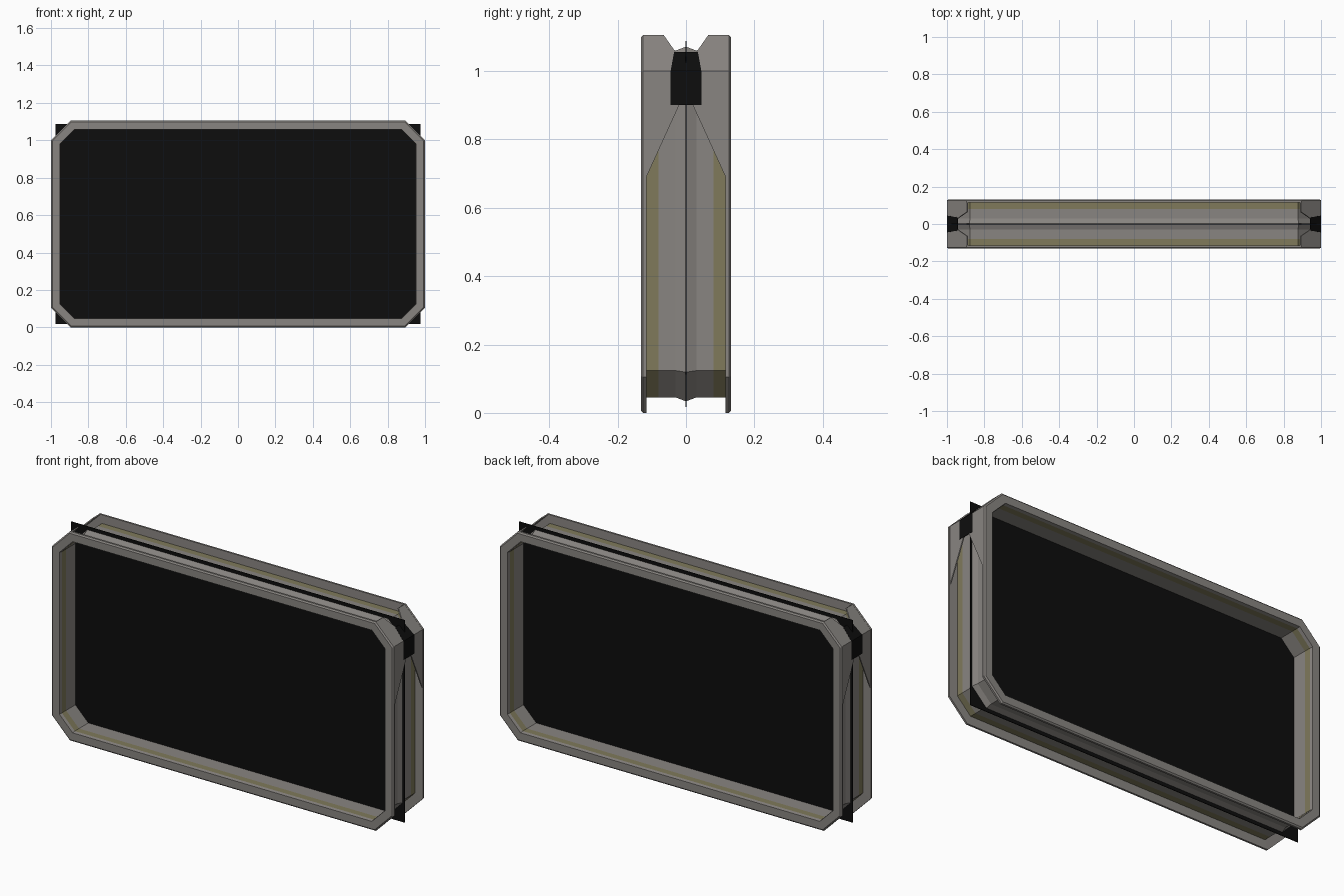
import bpy, bmesh
from mathutils import Vector

if "Cube" in bpy.data.objects:
    bpy.data.objects.remove(bpy.data.objects["Cube"])

H = 1.105      # total height
C = 0.105      # corner chamfer
T = 0.41421    # mitre factor for octagon corners


def material(name, rgb):
    m = bpy.data.materials.new(name)
    m.diffuse_color = (*rgb, 1)
    m.use_nodes = True
    m.node_tree.nodes["Principled BSDF"].inputs["Base Color"].default_value = m.diffuse_color
    return m


GREY = material("warm grey metal", (0.25, 0.235, 0.22))
OLIVE = material("olive stripe", (0.215, 0.195, 0.105))
BLACK = material("black glass", (0.004, 0.004, 0.004))


def finish(name, bm, mats, fix_normals=True):
    if fix_normals:
        bmesh.ops.recalc_face_normals(bm, faces=bm.faces)
    me = bpy.data.meshes.new(name)
    bm.to_mesh(me)
    bm.free()
    ob = bpy.data.objects.new(name, me)
    bpy.context.collection.objects.link(ob)
    for m in mats:
        me.materials.append(m)
    return ob


def octagon(d):
    """Octagon in x-z, inset by d from the outer outline."""
    x, cx = 1 - d, 1 - C - T * d
    z0, z1 = d, H - d
    c0, c1 = C + T * d, H - C - T * d
    return [(cx, z0), (x, c0), (x, c1), (cx, z1),
            (-cx, z1), (-x, c1), (-x, c0), (-cx, z0)]


# Channel frame: half section (y, inset), mirrored, swept round the octagon
outer = [(0.132, 0.007), (0.126, 0), (0.116, 0), (0.115, 0.045),
         (0.08, 0.045), (0.03, 0.045)]
inner = [(0.03, 0.05), (0.08, 0.05), (0.115, 0.05), (0.132, 0.047)]
profile = (outer + [(0, 0.034)] + [(-y, d) for y, d in reversed(outer)]
           + [(-y, d) for y, d in reversed(inner)] + inner)
bm = bmesh.new()
rings = [[bm.verts.new((x, y, z)) for x, z in octagon(d)] for y, d in profile]
for i, a in enumerate(rings):
    j = (i + 1) % len(rings)
    b = rings[j]
    mid = abs(profile[i][0] + profile[j][0]) / 2
    flat = profile[i][1] == profile[j][1]
    for k in range(8):
        n = (k + 1) % 8
        f = bm.faces.new((a[k], a[n], b[n], b[k]))
        # olive stripes on the straight sides of the web
        f.material_index = int(flat and 0.08 < mid < 0.115 and k % 2 == 1
                               or flat and 0.08 < mid < 0.115)
finish("channel_frame", bm, [GREY, OLIVE])

# Thin black panel in the middle of the frame
bm = bmesh.new()
bmesh.ops.create_cube(bm, size=1)
bmesh.ops.scale(bm, vec=Vector((1.95, 0.004, 1.07)), verts=bm.verts)
bmesh.ops.translate(bm, vec=Vector((0, 0, H / 2)), verts=bm.verts)
finish("screen_panel", bm, [BLACK])


def corner_sheet(name, polys, mat, lift, thick):
    """Plates on the outer side and chamfer, given as (y, z)."""
    bm = bmesh.new()
    for poly in polys:
        vs = [bm.verts.new((min(1, 1 - (z - (H - C))) + lift, y, z))
              for y, z in poly]
        bm.faces.new(vs)
    bmesh.ops.remove_doubles(bm, verts=bm.verts, dist=1e-5)
    ext = bmesh.ops.extrude_face_region(bm, geom=bm.faces[:])
    for v in ext["geom"]:
        if isinstance(v, bmesh.types.BMVert):
            v.co += Vector((-thick, 0, -thick * 0.4 if v.co.z > 1.001 else 0))
    for v in bm.verts:
        v.co.x *= side
    return finish(name, bm, [mat])


# Upper corner gussets with a notch, and the black strip closing the notch
for side in (1, -1):
    tag = "right" if side > 0 else "left"
    for s in (1, -1):
        side_poly = [(0.118, 0.685), (0.02, 0.9), (0.02, 1.0), (0.118, 1.0)]
        top_poly = [(0.118, 1.0), (0.02, 1.0), (0.03, 1.055),
                    (0.065, H), (0.118, H)]
        corner_sheet(f"gusset_{tag}_{'back' if s > 0 else 'front'}",
                     [[(s * y, z) for y, z in p] for p in (side_poly, top_poly)],
                     GREY, -0.001, 0.006)
    corner_sheet(f"notch_strip_{tag}",
                 [[(-0.045, 0.9), (0.045, 0.9), (0.045, 1.0), (-0.045, 1.0)],
                  [(-0.045, 1.0), (0.045, 1.0), (0.035, 1.055), (-0.035, 1.055)]],
                 BLACK, 0.0, 0.003)
